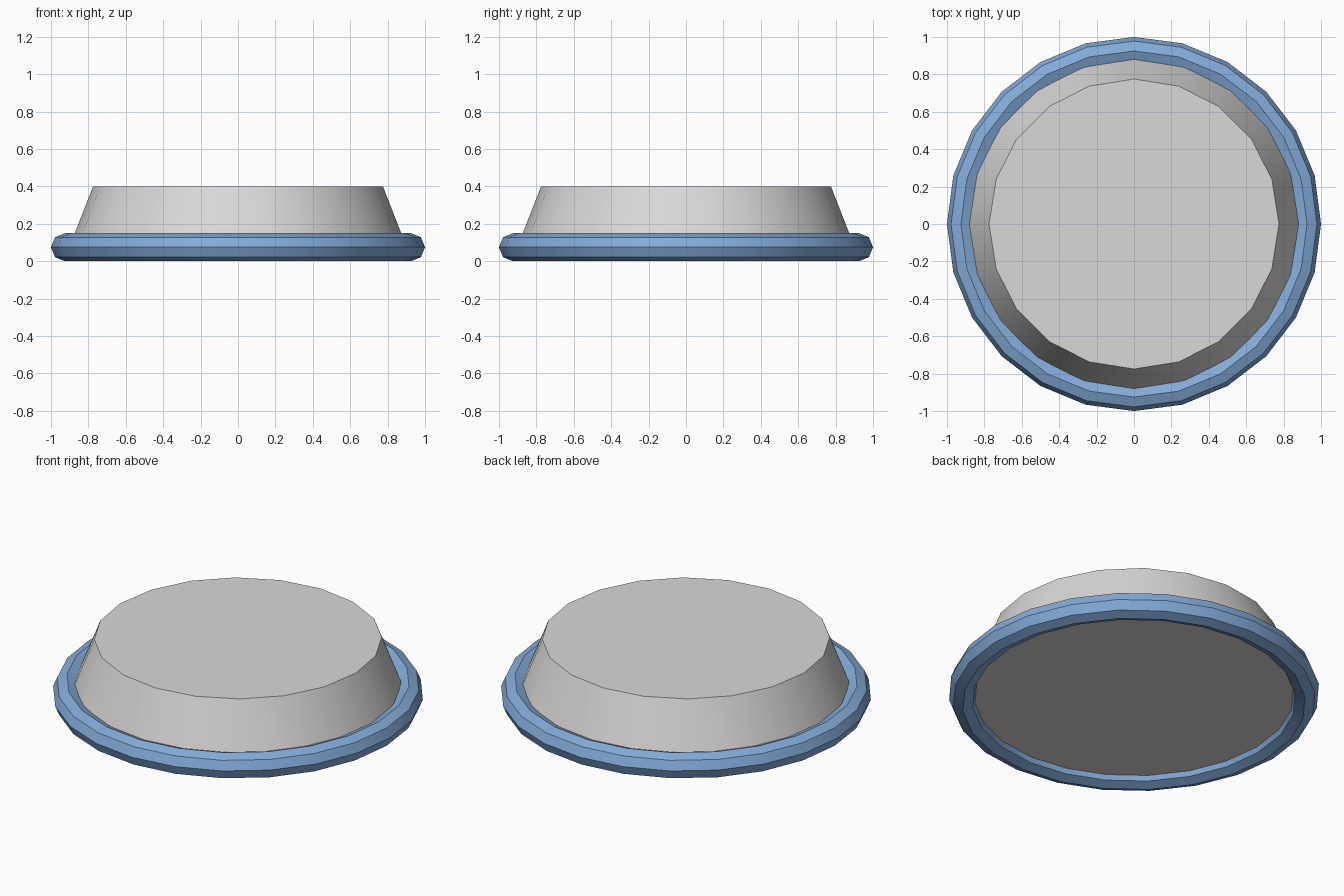
import bpy
import math

cube = bpy.data.objects.get("Cube")
if cube:
    bpy.data.objects.remove(cube, do_unlink=True)


def material(name, color):
    mat = bpy.data.materials.new(name)
    mat.use_nodes = True
    mat.diffuse_color = color
    mat.node_tree.nodes["Principled BSDF"].inputs["Base Color"].default_value = color
    return mat


def finish(name, mat):
    obj = bpy.context.object
    obj.name = name
    obj.data.name = name
    obj.data.materials.append(mat)
    bpy.ops.object.shade_smooth_by_angle(angle=math.radians(30))
    return obj


blue = material("soft blue", (0.23, 0.41, 0.70, 1))
grey = material("light grey", (0.70, 0.69, 0.68, 1))

# Rounded rim with an eight-sided section
tube = 0.075
bpy.ops.mesh.primitive_torus_add(
    major_segments=24, minor_segments=8,
    major_radius=1 - tube, minor_radius=tube, location=(0, 0, tube))
finish("base_rim", blue)

# Tapered body, its floor recessed inside the rim
floor, top = 0.05, 0.4
bpy.ops.mesh.primitive_cone_add(
    vertices=20, radius1=0.912, radius2=0.775,
    depth=top - floor, location=(0, 0, (floor + top) / 2))
finish("tapered_body", grey)
